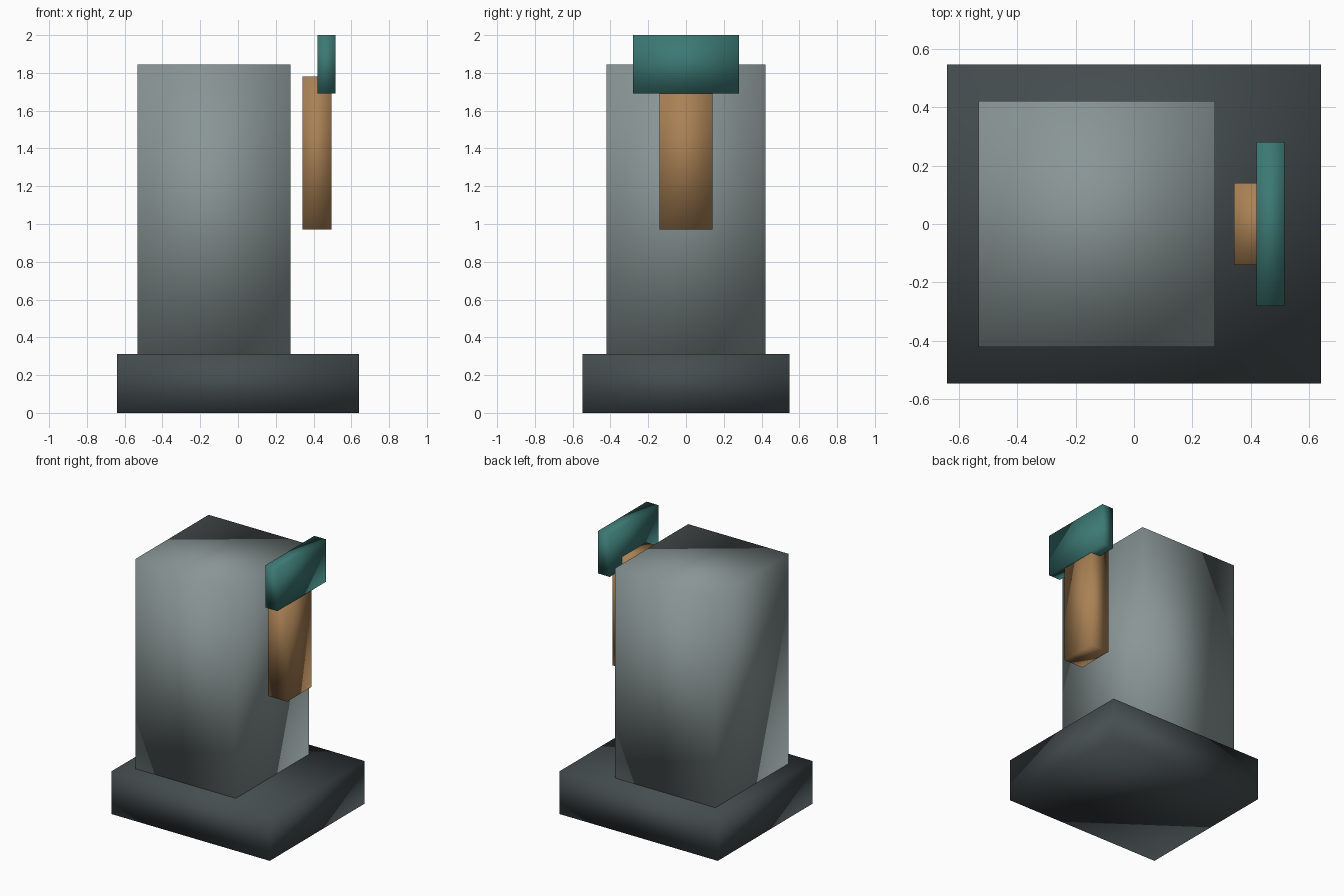
import bpy

if "Cube" in bpy.data.objects:
    bpy.data.objects.remove(bpy.data.objects["Cube"])


def material(name, color):
    mat = bpy.data.materials.new(name)
    mat.diffuse_color = (*color, 1.0)
    mat.use_nodes = True
    mat.node_tree.nodes["Principled BSDF"].inputs["Base Color"].default_value = mat.diffuse_color
    return mat


def block(name, x, y, z, mat):
    """Soft-shaded box from x range, half depth y and z range."""
    bpy.ops.mesh.primitive_cube_add(size=1, location=((x[0] + x[1]) / 2, 0, (z[0] + z[1]) / 2))
    obj = bpy.context.object
    obj.name = name
    obj.scale = (x[1] - x[0], 2 * y, z[1] - z[0])
    bpy.ops.object.transform_apply(location=False, rotation=False, scale=True)
    bpy.ops.object.shade_smooth()
    obj.data.materials.append(mat)
    return obj


dark = material("dark_slate", (0.06, 0.075, 0.08))
grey = material("stone_grey", (0.25, 0.30, 0.30))
brown = material("warm_brown", (0.40, 0.22, 0.09))
teal = material("teal", (0.045, 0.19, 0.175))

# Wide plinth and the tall body, set toward the left
block("base", (-0.64, 0.64), 0.547, (0.0, 0.312), dark)
block("body", (-0.533, 0.278), 0.422, (0.312, 1.845), grey)

# Handle floating beside the body, with its wider cap
block("handle", (0.342, 0.496), 0.14, (0.97, 1.782), brown)
block("handle_cap", (0.42, 0.515), 0.281, (1.69, 2.0), teal)
